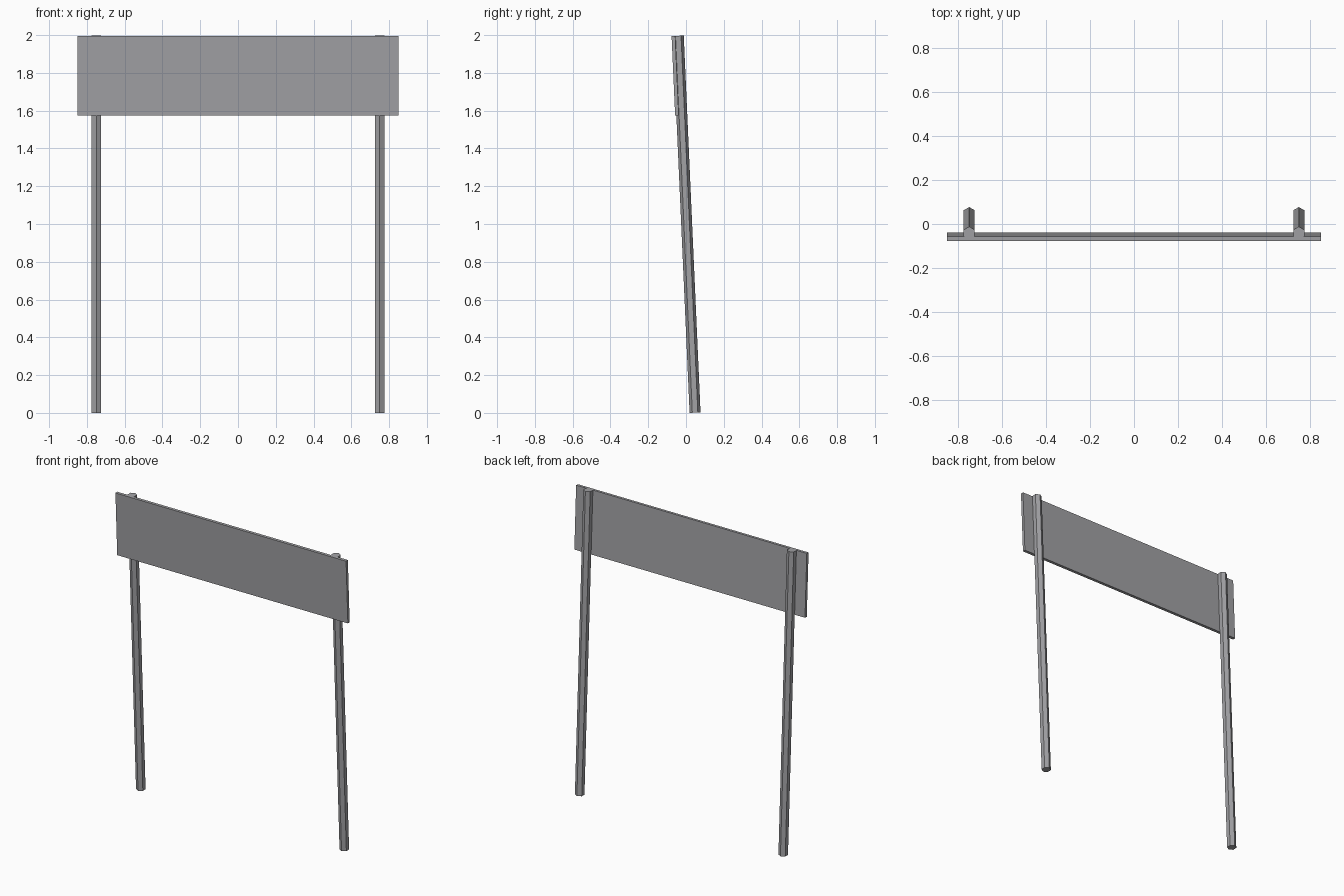
import bpy, math
from mathutils import Matrix

cube = bpy.data.objects.get("Cube")
if cube:
    bpy.data.objects.remove(cube, do_unlink=True)

# Plain grey metal for every part
metal = bpy.data.materials.new("grey metal")
metal.use_nodes = True
colour = (0.36, 0.36, 0.375, 1)
metal.diffuse_color = colour
metal.node_tree.nodes["Principled BSDF"].inputs["Base Color"].default_value = colour

POST_R = 0.029
LENGTH = 1.997
LEAN = math.radians(2.55)
# The whole sign leans forward about the foot of its posts
lean = Matrix.Translation((0, 0.048, POST_R * math.sin(LEAN))) @ Matrix.Rotation(LEAN, 4, 'X')


def finish(name):
    obj = bpy.context.object
    obj.name = name
    bpy.ops.object.transform_apply(location=True, rotation=True, scale=True)
    obj.data.transform(lean)
    obj.data.materials.append(metal)


# Six-sided posts, with an edge facing front and back
for name, x in (("left_post", 0.75), ("right_post", -0.75)):
    bpy.ops.mesh.primitive_cylinder_add(vertices=6, radius=POST_R, depth=LENGTH,
                                        location=(x, 0, LENGTH / 2))
    finish(name)

# Flat board let into the front of the posts, flush with their tops
HEIGHT = 0.422
bpy.ops.mesh.primitive_cube_add(size=1, location=(0, -0.026, LENGTH - HEIGHT / 2))
bpy.context.object.scale = (1.70, 0.019, HEIGHT)
finish("sign_board")
